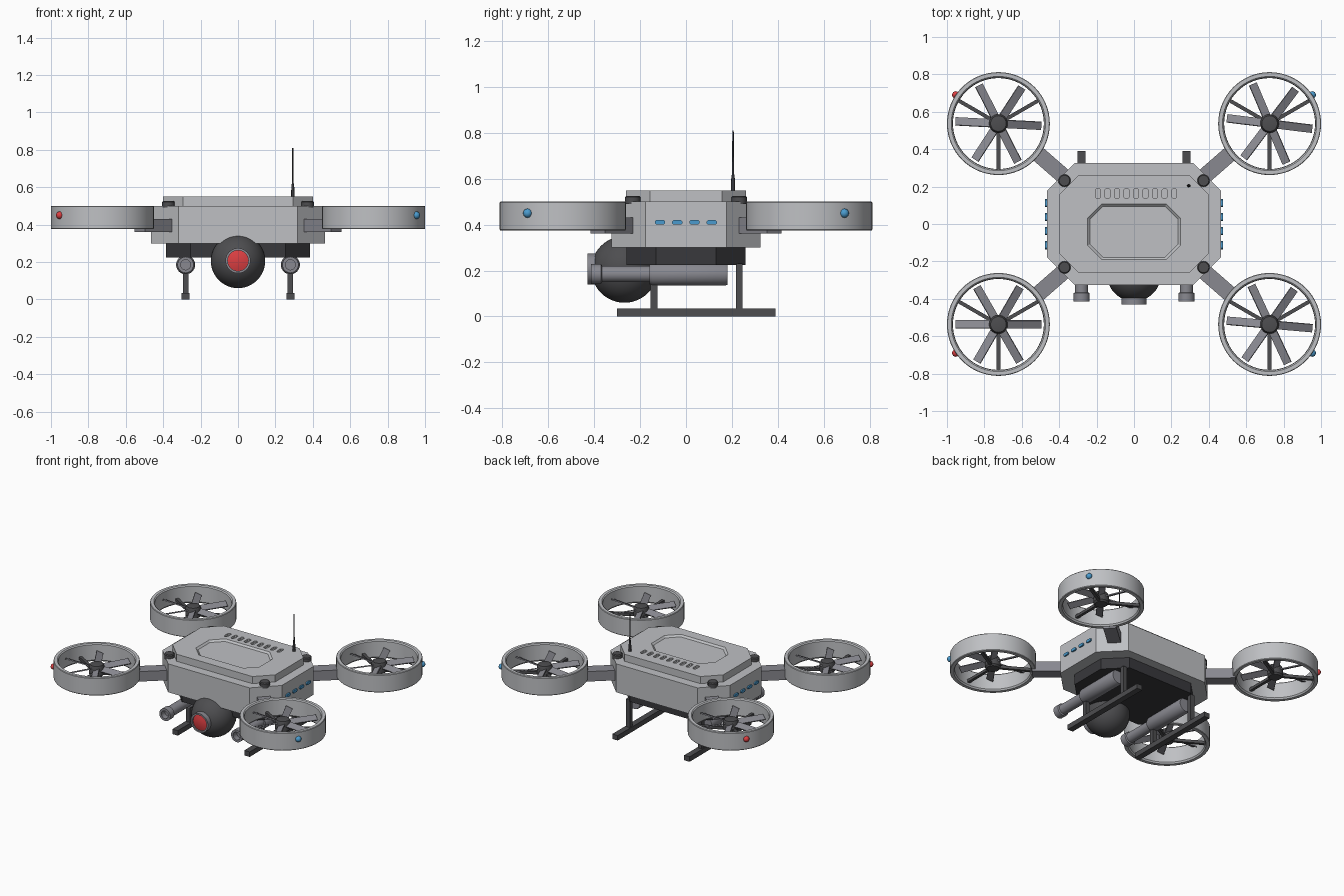
import bpy, bmesh, math
from mathutils import Vector, Matrix

if "Cube" in bpy.data.objects:
    bpy.data.objects.remove(bpy.data.objects["Cube"])


def mat(name, r, g, b):
    m = bpy.data.materials.new(name)
    m.diffuse_color = (r, g, b, 1)
    m.use_nodes = True
    m.node_tree.nodes["Principled BSDF"].inputs["Base Color"].default_value = m.diffuse_color
    return m


LIGHT = mat("light grey", 0.52, 0.53, 0.55)
MID = mat("mid grey", 0.25, 0.25, 0.28)
DARK = mat("dark grey", 0.075, 0.075, 0.08)
BLACK = mat("charcoal", 0.04, 0.04, 0.045)
BLUE = mat("blue light", 0.07, 0.33, 0.62)
RED = mat("red light", 0.72, 0.05, 0.055)


def finish(name, bm, material, smooth=False, matrix=None):
    bmesh.ops.recalc_face_normals(bm, faces=bm.faces)
    me = bpy.data.meshes.new(name)
    bm.to_mesh(me)
    bm.free()
    if matrix:
        me.transform(matrix)
    me.materials.append(material)
    ob = bpy.data.objects.new(name, me)
    bpy.context.collection.objects.link(ob)
    if smooth:
        bpy.ops.object.select_all(action='DESELECT')
        ob.select_set(True)
        bpy.context.view_layer.objects.active = ob
        bpy.ops.object.shade_smooth_by_angle(angle=math.radians(35))
    return ob


def box(name, center, size, material, rot=None):
    bm = bmesh.new()
    bmesh.ops.create_cube(bm, size=1)
    m = Matrix.Translation(center) @ (rot or Matrix()) @ Matrix.Diagonal((*size, 1))
    return finish(name, bm, material, matrix=m)


def loft(name, bottom, top, z0, z1, material):
    """Solid between two outlines with equal point counts."""
    bm = bmesh.new()
    a = [bm.verts.new((x, y, z0)) for x, y in bottom]
    b = [bm.verts.new((x, y, z1)) for x, y in top]
    n = len(a)
    bm.faces.new(a)
    bm.faces.new(b)
    for i in range(n):
        bm.faces.new((a[i], a[(i + 1) % n], b[(i + 1) % n], b[i]))
    return finish(name, bm, material)


def octagon(hx, hy, c, cy=0):
    q = [(hx, hy - c), (hx - c, hy)]
    half = q + [(-x, y) for x, y in reversed(q)]
    return [(x, y + cy) for x, y in half + [(-x, -y) for x, y in half]]


def lathe(name, profile, center, material, axis='Z', steps=48, closed=False):
    """Spin (radius, height) points; axis Y points the height along +y."""
    bm = bmesh.new()
    vs = [bm.verts.new((r, 0, h)) for r, h in profile]
    edges = [bm.edges.new(p) for p in zip(vs, vs[1:])]
    if closed:
        edges.append(bm.edges.new((vs[-1], vs[0])))
    bmesh.ops.spin(bm, geom=vs + edges, cent=(0, 0, 0), axis=(0, 0, 1),
                   angle=math.tau, steps=steps, use_merge=True)
    bmesh.ops.remove_doubles(bm, verts=bm.verts, dist=1e-5)
    m = Matrix.Translation(center)
    if axis == 'Y':
        m = m @ Matrix.Rotation(-math.pi / 2, 4, 'X')
    return finish(name, bm, material, True, m)


def ball(name, center, radius, material, seg=32):
    bm = bmesh.new()
    bmesh.ops.create_uvsphere(bm, u_segments=seg, v_segments=seg // 2, radius=radius)
    return finish(name, bm, material, True, Matrix.Translation(center))


def cut(target, cutter):
    mod = target.modifiers.new("cut", 'BOOLEAN')
    mod.operation, mod.solver, mod.object = 'DIFFERENCE', 'EXACT', cutter
    bpy.ops.object.select_all(action='DESELECT')
    bpy.context.view_layer.objects.active = target
    target.select_set(True)
    bpy.ops.object.modifier_apply(modifier=mod.name)
    bpy.data.objects.remove(cutter)


# Hull: main body, top cover, belly tray
o = octagon(0.465, 0.325, 0.148)
loft("main_body", o, o, 0.30, 0.50, LIGHT)
o = octagon(0.385, 0.26, 0.13)
loft("belly_tray", o, o, 0.225, 0.30, BLACK)
o = octagon(0.40, 0.262, 0.105)
cover = loft("top_cover", o, o, 0.50, 0.55, LIGHT)

# Recessed hatch and vent slots in the cover
cut(cover, loft("hatch_cutter", octagon(0.236, 0.136, 0.07, -0.042),
                octagon(0.26, 0.16, 0.08, -0.042), 0.538, 0.562, LIGHT))
for i in range(9):
    slot = octagon(0.013, 0.028, 0.008, 0.163)
    slot = [(x - 0.193 + 0.051 * i, y) for x, y in slot]
    cut(cover, loft("vent_cutter", slot, slot, 0.535, 0.57, LIGHT))

# Antenna
lathe("antenna", [(0, 0.545), (0.009, 0.545), (0.008, 0.60), (0.005, 0.62),
                  (0.003, 0.81), (0, 0.81)], (0.293, 0.205, 0), BLACK, steps=12)

for sx in (-1, 1):
    # Side marker lights
    for y in (-0.113, -0.038, 0.037, 0.112):
        strip = [(y + dy, 0.41 + dz) for dy, dz in octagon(0.022, 0.010, 0.006)]
        loft("side_light", strip, strip, -0.005, 0.010, BLUE).matrix_world = Matrix(
            ((0, 0, sx, sx * 0.465), (1, 0, 0, 0), (0, 1, 0, 0), (0, 0, 0, 1)))

    # Landing skid
    x = sx * 0.28
    box("skid_rail", (x, 0.045, 0.0175), (0.042, 0.69, 0.035), DARK)
    for y in (-0.14, 0.232):
        box("skid_post", (x, y, 0.13), (0.03, 0.03, 0.20), DARK)

    # Tube with barrel, muzzle collar and open bore
    lathe("side_tube", [(0, 0.18), (0.047, 0.18), (0.051, 0.17), (0.051, -0.145),
                        (0.045, -0.158), (0.035, -0.158), (0.035, -0.365),
                        (0.043, -0.37), (0.043, -0.415), (0.027, -0.415),
                        (0.027, -0.375), (0, -0.375)],
          (x, 0, 0.185), MID, 'Y', 32)

    for sy in (-1, 1):
        c = Vector((sx * 0.725, sy * 0.537, 0))
        # Corner knob
        lathe("corner_knob", [(0, 0.49), (0.033, 0.49), (0.033, 0.52), (0.028, 0.526),
                              (0, 0.526)], (sx * 0.372, sy * 0.232, 0), DARK, steps=24)
        # Arm
        a, b = Vector((sx * 0.33, sy * 0.215, 0.39)), Vector((sx * 0.525, sy * 0.385, 0.402))
        d = b - a
        box("arm", (a + b) / 2, (d.length, 0.085, 0.07), MID,
            Matrix.Rotation(math.atan2(d.y, d.x), 4, 'Z'))
        # Duct ring
        lathe("duct_ring", [(0.250, 0.375), (0.272, 0.375), (0.275, 0.379), (0.275, 0.496),
                            (0.272, 0.50), (0.252, 0.50), (0.245, 0.493), (0.243, 0.385)],
              c, LIGHT, steps=64, closed=True)
        # Hub
        lathe("rotor_hub", [(0, 0.395), (0.04, 0.395), (0.05, 0.405), (0.05, 0.455),
                            (0.042, 0.472), (0, 0.478)], c, DARK, steps=24)
        # Supporting struts
        for k in range(3):
            r = Matrix.Rotation(math.radians(30 + 120 * k), 4, 'Z')
            box("duct_strut", c + r @ Vector((0.14, 0, 0.41)), (0.22, 0.02, 0.02), DARK, r)
        # Pitched blades
        turn = {(-1, 1): -3, (1, 1): -7, (-1, -1): 0, (1, -1): -5}[sx, sy]
        for k in range(6):
            r = Matrix.Rotation(math.radians(turn + 60 * k), 4, 'Z')
            box("rotor_blade", c + r @ Vector((0.135, 0, 0.445)), (0.19, 0.046, 0.008), MID,
                r @ Matrix.Rotation(math.radians(25), 4, 'X'))
        # Navigation light
        ball("nav_light", (sx * 0.953, sy * 0.69, 0.45), 0.02, BLUE if sx > 0 else RED, 16)

# Camera ball, lens housing and lens
ball("camera_ball", (0, -0.268, 0.205), 0.145, DARK, 48)
lathe("lens_housing", [(0, -0.37), (0.067, -0.37), (0.067, -0.43), (0.055, -0.43),
                       (0.055, -0.415), (0, -0.415)], (0, 0, 0.207), MID, 'Y')
lathe("lens", [(0, -0.41), (0.056, -0.41), (0.055, -0.42), (0.03, -0.427), (0, -0.429)],
      (0, 0, 0.207), RED, 'Y')
